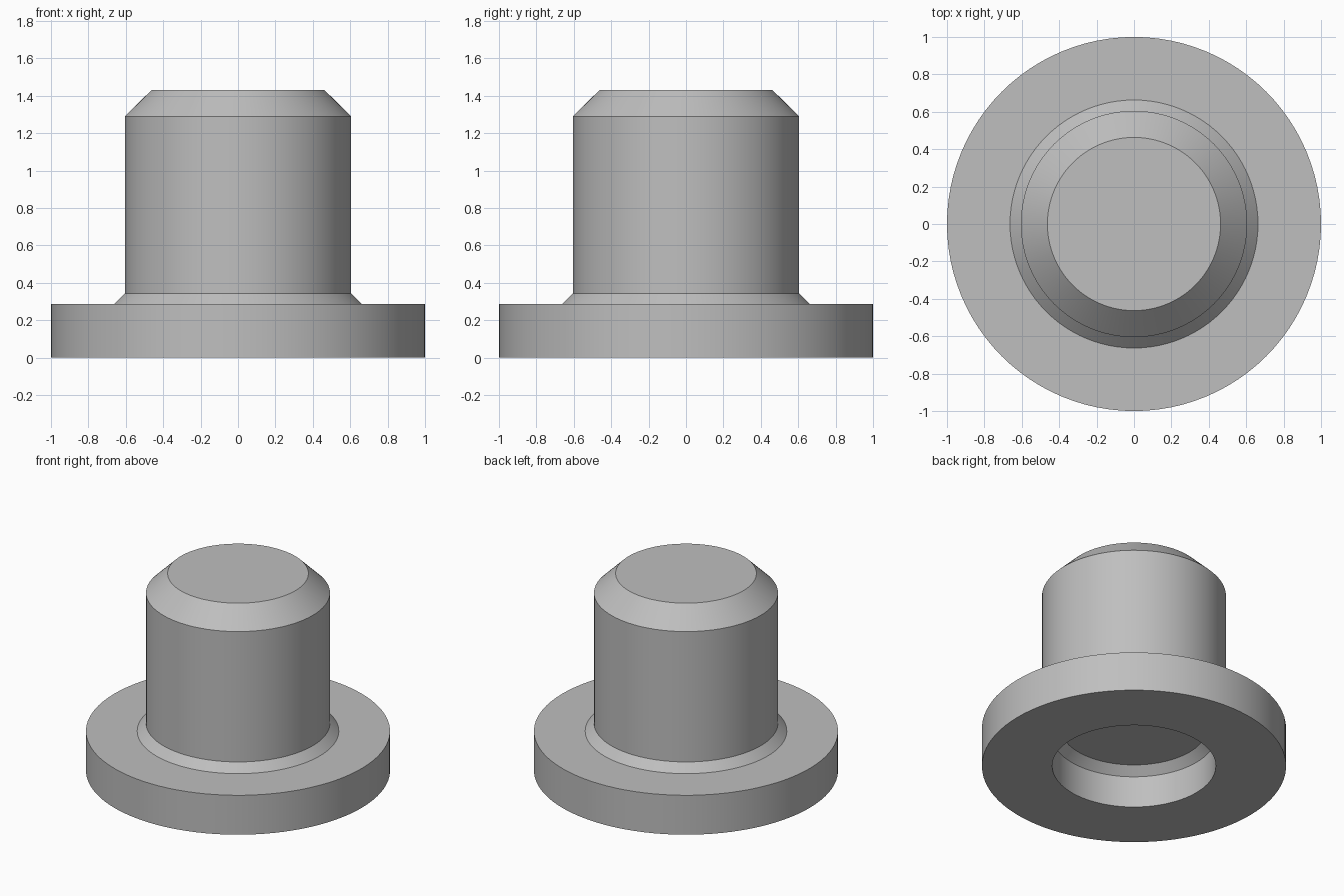
import bpy, bmesh, math

if "Cube" in bpy.data.objects:
    bpy.data.objects.remove(bpy.data.objects["Cube"])

SEGMENTS = 96

# Single plain grey
grey = bpy.data.materials.new("plain grey")
grey.use_nodes = True
colour = (0.52, 0.52, 0.52, 1)
grey.diffuse_color = colour
grey.node_tree.nodes["Principled BSDF"].inputs["Base Color"].default_value = colour


def lathe(name, profile):
    """Spin a (radius, height) profile about z into a closed solid."""
    bm = bmesh.new()
    verts = [bm.verts.new((r, 0, z)) for r, z in profile]
    edges = [bm.edges.new(pair) for pair in zip(verts, verts[1:])]
    bmesh.ops.spin(bm, geom=verts + edges, axis=(0, 0, 1), cent=(0, 0, 0),
                   angle=math.tau, steps=SEGMENTS, use_merge=True)
    bmesh.ops.remove_doubles(bm, verts=bm.verts, dist=0.0001)
    # Close the flat top of the peg and the floor of the recess
    rims = [e for e in bm.edges if e.is_boundary]
    bmesh.ops.holes_fill(bm, edges=rims, sides=0)
    bmesh.ops.recalc_face_normals(bm, faces=bm.faces)
    mesh = bpy.data.meshes.new(name)
    bm.to_mesh(mesh)
    bm.free()
    mesh.materials.append(grey)
    obj = bpy.data.objects.new(name, mesh)
    bpy.context.collection.objects.link(obj)
    return obj


# Flanged peg: recess floor, recess wall, flange, foot chamfer, shaft, tip chamfer
peg = lathe("flanged_peg", [
    (0.48, 0.286), (0.538, 0.229), (0.538, 0), (1, 0), (1, 0.286),
    (0.663, 0.286), (0.605, 0.344), (0.605, 1.29), (0.463, 1.43),
])

bpy.ops.object.select_all(action="DESELECT")
peg.select_set(True)
bpy.context.view_layer.objects.active = peg
bpy.ops.object.shade_smooth_by_angle(angle=math.radians(25))
